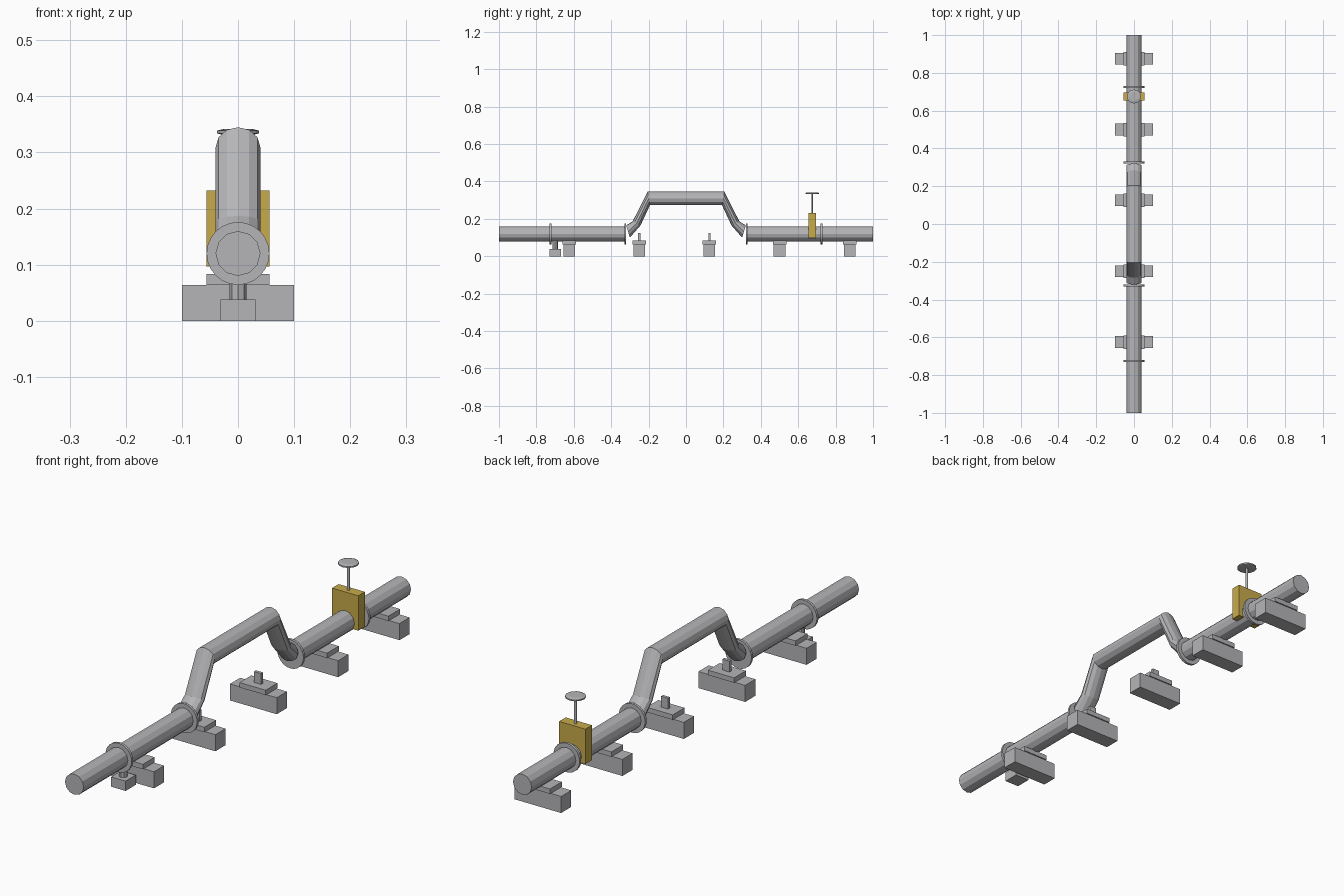
import bpy, bmesh
from math import pi, cos, sin
from mathutils import Matrix, Vector

cube = bpy.data.objects.get("Cube")
if cube:
    bpy.data.objects.remove(cube, do_unlink=True)


def material(name, rgb):
    m = bpy.data.materials.new(name)
    m.use_nodes = True
    m.diffuse_color = (*rgb, 1)
    m.node_tree.nodes["Principled BSDF"].inputs["Base Color"].default_value = (*rgb, 1)
    return m


GREY = material("steel grey", (0.46, 0.46, 0.48))
YELLOW = material("valve yellow", (0.58, 0.41, 0.07))
SIDES = 12
PIPE_R = 0.04
PIPE_Z = 0.12


def finish(name, bm, mat):
    bmesh.ops.recalc_face_normals(bm, faces=bm.faces)
    me = bpy.data.meshes.new(name)
    bm.to_mesh(me)
    bm.free()
    me.materials.append(mat)
    ob = bpy.data.objects.new(name, me)
    bpy.context.collection.objects.link(ob)
    return ob


def box(name, y, half_x, half_y, z0, z1, mat=GREY):
    bm = bmesh.new()
    bmesh.ops.create_cube(bm, size=1)
    bmesh.ops.scale(bm, vec=(2 * half_x, 2 * half_y, z1 - z0), verts=bm.verts)
    bmesh.ops.translate(bm, vec=(0, y, (z0 + z1) / 2), verts=bm.verts)
    return finish(name, bm, mat)


def loft(name, rings, mat=GREY):
    """Skin rings given as (centre, half axis u, half axis v), capped at both ends."""
    bm = bmesh.new()
    loops = []
    for c, u, v in rings:
        angles = [2 * pi * i / SIDES for i in range(SIDES)]
        loops.append([bm.verts.new(c + u * cos(a) + v * sin(a)) for a in angles])
    for a, b in zip(loops, loops[1:]):
        for i in range(SIDES):
            j = (i + 1) % SIDES
            bm.faces.new((a[i], a[j], b[j], b[i]))
    bm.faces.new(loops[0])
    bm.faces.new(loops[-1])
    return finish(name, bm, mat)


def along_y(name, y0, y1, r):
    u, v = Vector((r, 0, 0)), Vector((0, 0, r))
    return loft(name, [(Vector((0, y, PIPE_Z)), u, v) for y in (y0, y1)])


def upright(name, y, profile):
    """Turned part from (radius, height) points."""
    return loft(name, [(Vector((0, y, z)), Vector((r, 0, 0)), Vector((0, r, 0)))
                       for r, z in profile])


# Straight pipe runs
along_y("front_pipe", -1, -0.325, PIPE_R)
along_y("back_pipe", 0.325, 1, PIPE_R)

# Raised bridge pipe: upper and lower outline points (y, z) of each bend
outline = [((-0.32, 0.165), (-0.30, 0.10)),
           ((-0.285, 0.187), (-0.243, 0.165)),
           ((-0.205, 0.345), (-0.193, 0.273))]
outline += [((-t[0], t[1]), (-b[0], b[1])) for t, b in reversed(outline)]
rings = []
for top, bottom in outline:
    t, b = Vector((0, *top)), Vector((0, *bottom))
    rings.append(((t + b) / 2, Vector((PIPE_R, 0, 0)), (t - b) / 2))
loft("bridge_pipe", rings)

# Flanges
SIDES = 24
for i, y in enumerate((-0.725, -0.325, 0.325, 0.725)):
    along_y(f"flange_{i + 1}", y - 0.005, y + 0.005, 0.056)
SIDES = 12

# Stepped pipe supports with an upright tab
for i in range(5):
    y = -0.625 + 0.375 * i
    box(f"support_base_{i + 1}", y, 0.10, 0.031, 0, 0.064)
    box(f"support_step_{i + 1}", y, 0.056, 0.036, 0.064, 0.083)
    box(f"support_tab_{i + 1}", y, 0.015, 0.006, 0.083, 0.125)

# Small foot under the front flange
box("foot_block", -0.70, 0.031, 0.031, 0, 0.038)
SIDES = 8
upright("foot_post", -0.70, [(0.015, 0.038), (0.015, 0.09)])
SIDES = 12

# Gate valve with stem and hand wheel
box("valve_body", 0.675, 0.056, 0.02, 0.097, 0.232, YELLOW)
upright("valve_stem", 0.675, [(0.005, 0.232), (0.005, 0.336)])
upright("valve_wheel", 0.675, [(0.030, 0.332), (0.037, 0.334), (0.037, 0.339), (0.025, 0.342)])
